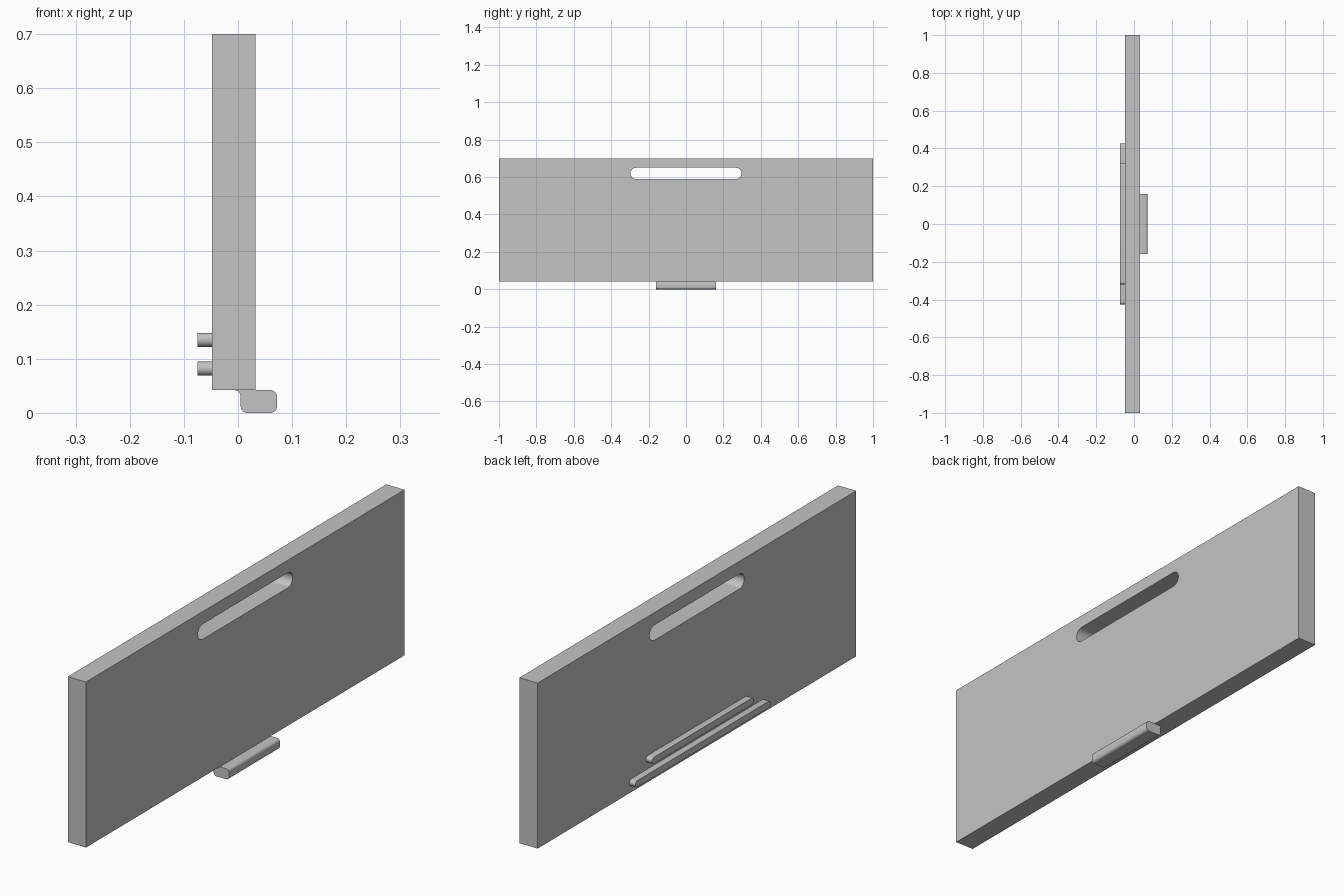
import bpy
import bmesh
from math import cos, sin, pi, radians
from mathutils import Vector

default = bpy.data.objects.get("Cube")
if default:
    bpy.data.objects.remove(default, do_unlink=True)

grey = bpy.data.materials.new("plain grey")
grey.use_nodes = True
colour = (0.55, 0.55, 0.55, 1)
grey.diffuse_color = colour
grey.node_tree.nodes["Principled BSDF"].inputs["Base Color"].default_value = colour


def arc(cx, cy, radius, start, end, steps=8):
    """Points on an arc, angles in degrees."""
    angles = [radians(start + (end - start) * i / steps) for i in range(steps + 1)]
    return [(cx + radius * cos(a), cy + radius * sin(a)) for a in angles]


def slot_outline(half_length, low, high):
    """Bar outline with fully rounded ends, in (y, z)."""
    r = (high - low) / 2
    mid = (high + low) / 2
    return arc(half_length - r, mid, r, -90, 90, 16) + arc(r - half_length, mid, r, 90, 270, 16)


def extrude(name, points, offset):
    """Close the outline with a face and sweep it along offset."""
    bm = bmesh.new()
    face = bm.faces.new([bm.verts.new(p) for p in points])
    swept = bmesh.ops.extrude_face_region(bm, geom=[face], use_keep_orig=True)
    moved = [v for v in swept["geom"] if isinstance(v, bmesh.types.BMVert)]
    bmesh.ops.translate(bm, verts=moved, vec=Vector(offset))
    bmesh.ops.recalc_face_normals(bm, faces=bm.faces)
    mesh = bpy.data.meshes.new(name)
    bm.to_mesh(mesh)
    bm.free()
    mesh.materials.append(grey)
    obj = bpy.data.objects.new(name, mesh)
    bpy.context.collection.objects.link(obj)
    return obj


def extrude_x(name, outline, x0, x1):
    return extrude(name, [(x0, y, z) for y, z in outline], (x1 - x0, 0, 0))


BACK, FRONT, BOTTOM, TOP = -0.048, 0.032, 0.042, 0.7

# Board with a handle slot cut through it
board = extrude_x("board", [(-1, BOTTOM), (1, BOTTOM), (1, TOP), (-1, TOP)], BACK, FRONT)
cutter = extrude_x("slot_cutter", slot_outline(0.297, 0.59, 0.65), BACK - 0.1, FRONT + 0.1)
cutter.hide_render = True
cut = board.modifiers.new("handle_slot", "BOOLEAN")
cut.operation = "DIFFERENCE"
cut.solver = "EXACT"
cut.object = cutter
bpy.context.view_layer.objects.active = board
bpy.ops.object.modifier_apply(modifier=cut.name)
bpy.data.objects.remove(cutter, do_unlink=True)

# Two raised ribs on the -x face
lower_rib = extrude_x("lower_rib", slot_outline(0.425, 0.069, 0.095), -0.075, BACK)
upper_rib = extrude_x("upper_rib", slot_outline(0.32, 0.122, 0.148), -0.075, BACK)

# Finger lip under the board, blended into its underside
r = 0.012
left, right = 0.005, 0.072
profile = (arc(left - r, BOTTOM - r, r, 90, 0)
           + arc(left + r, r, r, 180, 270)
           + arc(right - r, r, r, -90, 0)
           + arc(right - r, BOTTOM - r, r, 0, 90))
lip = extrude("lip", [(x, -0.16, z) for x, z in profile], (0, 0.32, 0))

# Smooth the rounded edges only
for obj in (board, lower_rib, upper_rib, lip):
    bpy.ops.object.select_all(action="DESELECT")
    obj.select_set(True)
    bpy.context.view_layer.objects.active = obj
    bpy.ops.object.shade_smooth_by_angle(angle=radians(30))
